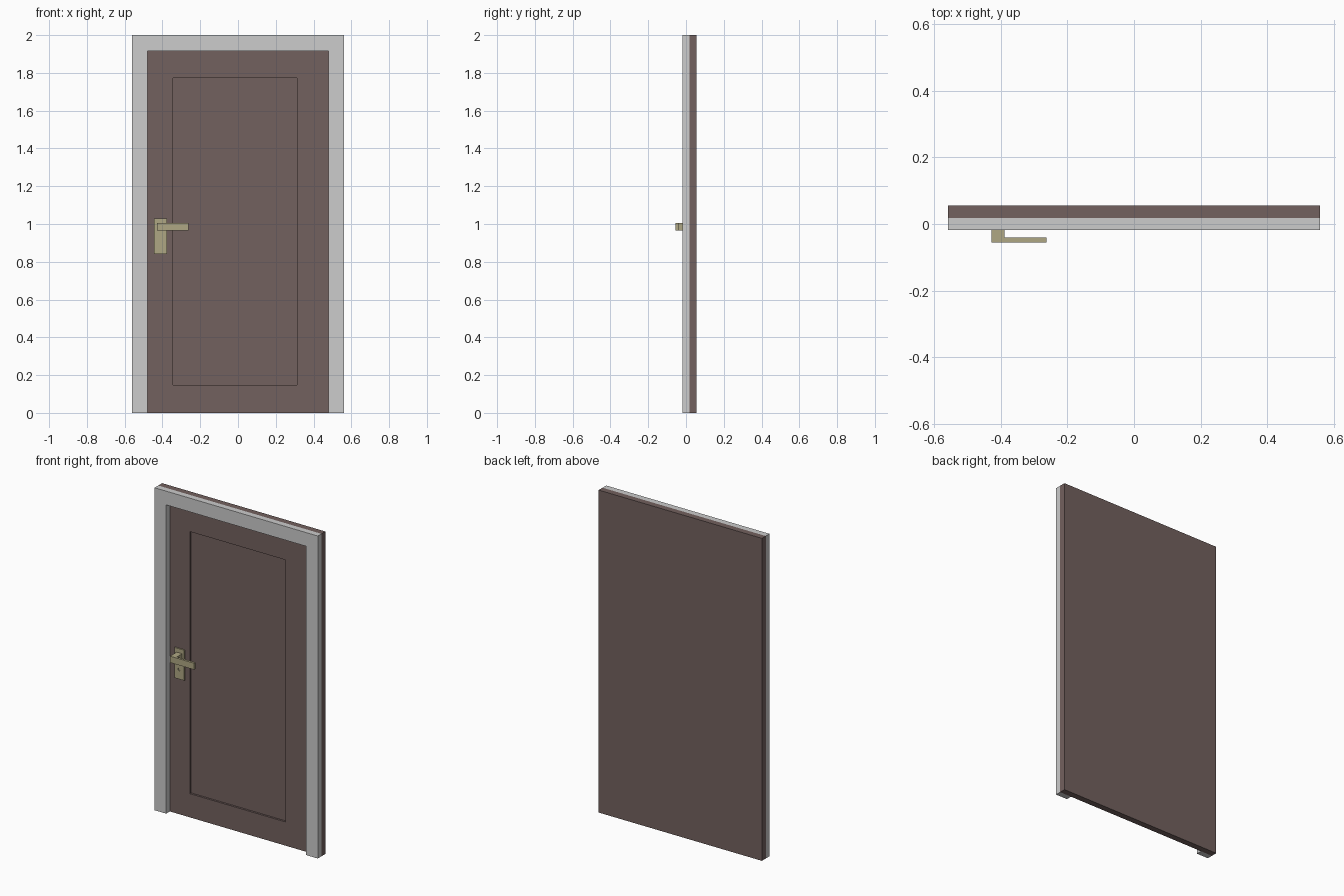
import bpy
import bmesh
from math import pi
from mathutils import Matrix, Vector

cube = bpy.data.objects.get("Cube")
if cube:
    bpy.data.objects.remove(cube, do_unlink=True)


def material(name, rgb):
    mat = bpy.data.materials.new(name)
    mat.use_nodes = True
    color = (*rgb, 1)
    mat.diffuse_color = color
    mat.node_tree.nodes["Principled BSDF"].inputs["Base Color"].default_value = color
    return mat


brown = material("brown wood", (0.171, 0.119, 0.112))
grey = material("light grey paint", (0.604, 0.604, 0.604))
brass = material("dull brass", (0.429, 0.386, 0.227))


def finish(name, bm, mat):
    bmesh.ops.recalc_face_normals(bm, faces=bm.faces)
    mesh = bpy.data.meshes.new(name)
    bm.to_mesh(mesh)
    bm.free()
    mesh.materials.append(mat)
    obj = bpy.data.objects.new(name, mesh)
    bpy.context.collection.objects.link(obj)
    return obj


def prism(name, points, direction, mat):
    """Extrude a flat outline along a direction."""
    bm = bmesh.new()
    face = bm.faces.new([bm.verts.new(p) for p in points])
    grown = bmesh.ops.extrude_face_region(bm, geom=[face])["geom"]
    verts = [g for g in grown if isinstance(g, bmesh.types.BMVert)]
    bmesh.ops.translate(bm, verts=verts, vec=Vector(direction))
    return finish(name, bm, mat)


def box(name, x0, x1, y0, y1, z0, z1, mat):
    outline = [(x0, y0, z0), (x1, y0, z0), (x1, y0, z1), (x0, y0, z1)]
    return prism(name, outline, (0, y1 - y0, 0), mat)


def cut(target, cutter):
    mod = target.modifiers.new("cut", "BOOLEAN")
    mod.operation = "DIFFERENCE"
    mod.solver = "EXACT"
    mod.object = cutter
    cutter.hide_render = True
    cutter.hide_set(True)


W, IN, H, HEAD = 0.56, 0.48, 2.0, 1.915
FRONT, FACE, BACK = -0.018, 0.018, 0.056

# Door slab with one sunken panel
door = box("door", -W, W, FACE, BACK, 0, H, brown)
cut(door, box("panel_cutter", -0.343, 0.312, -0.01, FACE + 0.012, 0.147, 1.772, brown))

# Surround open at the floor
surround = [(-W, 0), (-IN, 0), (-IN, HEAD), (IN, HEAD), (IN, 0), (W, 0), (W, H), (-W, H)]
prism("door_frame", [(x, FRONT, z) for x, z in surround], (0, FACE - FRONT, 0), grey)

# Lock plate with a keyhole
plate = box("lock_plate", -0.444, -0.376, 0.010, FACE, 0.842, 1.03, brass)
bm = bmesh.new()
turn = Matrix.Translation((-0.41, 0.010, 0.903)) @ Matrix.Rotation(pi / 2, 4, "X")
bmesh.ops.create_cone(bm, cap_ends=True, segments=16, radius1=0.009,
                      radius2=0.009, depth=0.012, matrix=turn)
cut(plate, finish("keyhole_cutter", bm, brass))

# Lever and its stem in one angular piece
lever = [(-0.428, 0.010), (-0.428, -0.055), (-0.263, -0.055),
         (-0.263, -0.041), (-0.39, -0.041), (-0.39, 0.010)]
prism("door_handle", [(x, y, 0.965) for x, y in lever], (0, 0, 0.04), brass)
